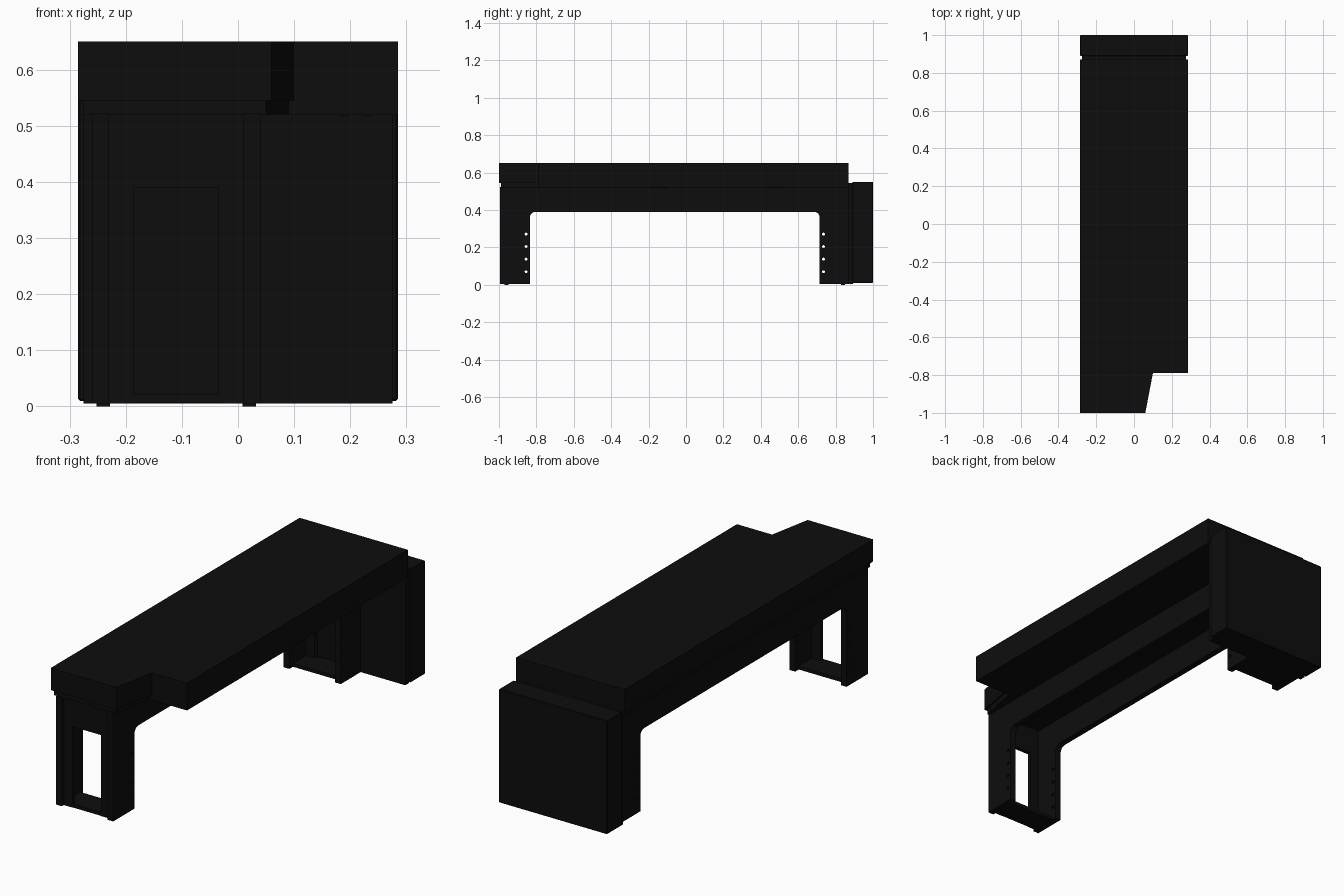
import bpy, bmesh, math
from mathutils import Matrix, Vector

if "Cube" in bpy.data.objects:
    bpy.data.objects.remove(bpy.data.objects["Cube"])

black = bpy.data.materials.new("matte_black")
black.diffuse_color = (0.004, 0.004, 0.004, 1)
black.use_nodes = True
black.node_tree.nodes["Principled BSDF"].inputs["Base Color"].default_value = black.diffuse_color


def finish(name, bm):
    bmesh.ops.recalc_face_normals(bm, faces=bm.faces[:])
    me = bpy.data.meshes.new(name)
    bm.to_mesh(me)
    bm.free()
    ob = bpy.data.objects.new(name, me)
    bpy.context.collection.objects.link(ob)
    me.materials.append(black)
    return ob


def box(name, x0, x1, y0, y1, z0, z1, bevel=0):
    bm = bmesh.new()
    bmesh.ops.create_cube(bm, size=1)
    bmesh.ops.scale(bm, vec=(x1 - x0, y1 - y0, z1 - z0), verts=bm.verts)
    bmesh.ops.translate(bm, vec=((x0 + x1) / 2, (y0 + y1) / 2, (z0 + z1) / 2), verts=bm.verts)
    if bevel:
        bmesh.ops.bevel(bm, geom=bm.edges[:], offset=bevel, segments=1, affect='EDGES')
    return finish(name, bm)


def extrude(name, points, depth):
    """Extrude a closed outline of 3D points along the depth vector."""
    bm = bmesh.new()
    face = bm.faces.new([bm.verts.new(p) for p in points])
    ext = bmesh.ops.extrude_face_region(bm, geom=[face], use_keep_orig=True)
    bmesh.ops.translate(bm, vec=depth, verts=[v for v in ext["geom"] if isinstance(v, bmesh.types.BMVert)])
    return finish(name, bm)


# Worktop slab with an angled front notch, and a stepped plate under it
R = 0.285
top = [(-R, -1), (0.06, -1), (0.10, -0.79), (R, -0.79), (R, 0.87), (-R, 0.87)]
extrude("top_slab", [(x, y, 0.545) for x, y in top], Vector((0, 0, 0.105)))
sub = [(-0.275, -0.99), (0.05, -0.99), (0.09, -0.79), (R, -0.79), (R, 0.87), (-0.275, 0.87)]
extrude("under_plate", [(x, y, 0.52) for x, y in sub], Vector((0, 0, 0.026)))

# Row of peg holes through both side panels
bm = bmesh.new()
for y in (-0.855, 0.735):
    for z in (0.07, 0.137, 0.204, 0.271):
        m = Matrix.Translation((-0.11, y, z)) @ Matrix.Rotation(math.pi / 2, 4, 'Y')
        bmesh.ops.create_cone(bm, cap_ends=True, segments=10, radius1=0.008,
                              radius2=0.008, depth=0.6, matrix=m)
cutter = finish("hole_cutter", bm)
cutter.hide_render = True
cutter.hide_viewport = True

# Side panels: an arch outline with rounded inner corners
r = 0.03
arc = [i * math.pi / 10 for i in range(6)]
front_arc = [(-0.835 + r - r * math.cos(a), 0.39 - r + r * math.sin(a)) for a in arc]
back_arc = [(0.715 - r + r * math.sin(a), 0.39 - r + r * math.cos(a)) for a in arc]
outline = ([(-0.995, 0.005), (-0.835, 0.005)] + front_arc + back_arc
           + [(0.715, 0.005), (0.87, 0.005), (0.87, 0.522), (-0.995, 0.522)])
for side, x in (("left", -0.26), ("right", 0.01)):
    panel = extrude(side + "_panel", [(x, y, z) for y, z in outline], Vector((0.03, 0, 0)))
    mod = panel.modifiers.new("peg_holes", 'BOOLEAN')
    mod.object = cutter
    mod.solver = 'EXACT'

# Leg frames closing both ends between the side panels
for end, y, s in (("front", -0.98, 1), ("rear", 0.86, -1)):
    y0, y1 = sorted((y, y + 0.02 * s))
    box(end + "_leg_stile_left", -0.231, -0.185, y0, y1, 0.005, 0.522)
    box(end + "_leg_stile_right", -0.035, 0.011, y0, y1, 0.005, 0.522)
    box(end + "_leg_header", -0.185, -0.035, y0, y1, 0.39, 0.522)
    t0, t1 = sorted((y, y + 0.12 * s))
    box(end + "_leg_base", -0.231, 0.011, t0, t1, 0.006, 0.022)
    for side, x in (("left", -0.24), ("right", 0.02)):
        f0, f1 = sorted((y + 0.01 * s, y + 0.03 * s))
        box(end + "_foot_" + side, x - 0.012, x + 0.012, f0, f1, 0, 0.007)

# Full width end panel with a recessed joint strip
box("end_panel", -R, R, 0.89, 1.0, 0.01, 0.55, bevel=0.003)
box("end_panel_joint", -0.275, 0.275, 0.865, 0.892, 0.005, 0.543)

# Thin vent slots on the underside
for i, (x, y) in enumerate(((0.21, -0.15), (0.21, 0.48), (-0.11, -0.72), (-0.11, -0.09))):
    for k in (-0.02, 0.02):
        box(f"vent_slot_{i}", x + k - 0.006, x + k + 0.006, y - 0.05, y + 0.05, 0.517, 0.521)
